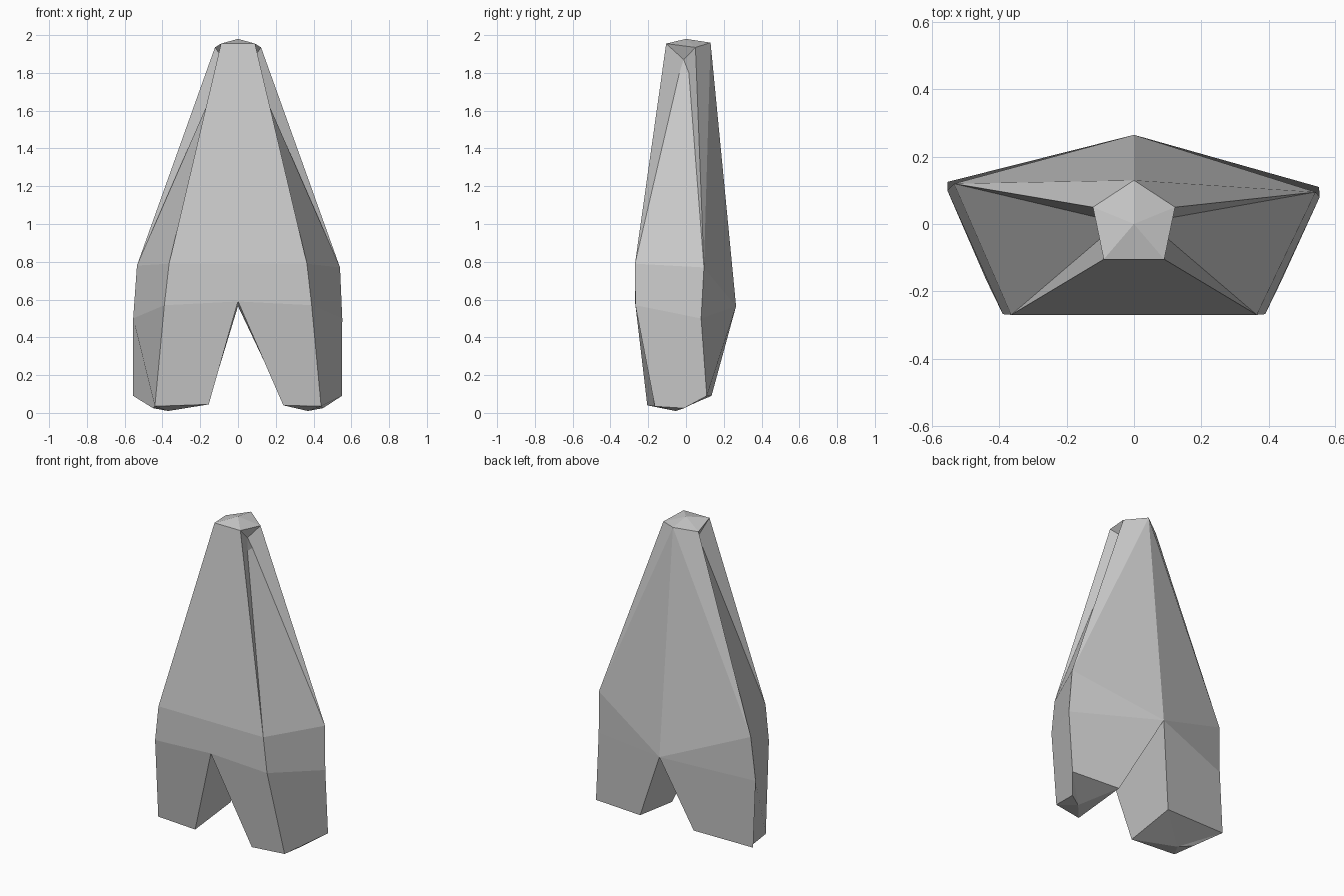
import bpy
import bmesh
from mathutils import Vector

cube = bpy.data.objects.get("Cube")
if cube:
    bpy.data.objects.remove(cube, do_unlink=True)

# Single plain grey
grey = bpy.data.materials.new("plain_grey")
grey.use_nodes = True
colour = (0.6, 0.6, 0.6, 1)
grey.diffuse_color = colour
grey.node_tree.nodes["Principled BSDF"].inputs["Base Color"].default_value = colour

# Points on the centre line: cap, back ridge and the notch between the legs
centre = {
    "peak": (0, 0, 1.98),
    "top_back": (0, 0.13, 1.96),
    "notch_front": (0, -0.27, 0.59),
    "notch_back": (0, 0.265, 0.565),
}

# Corner points of the +x half
left = {
    "top_front": (0.09, -0.105, 1.955), "top_side": (0.122, 0.05, 1.935),
    "dent": (0.075, -0.012, 1.87),
    "groove_front": (0.09, -0.035, 1.8), "groove_back": (0.09, 0.015, 1.8),
    "front_high": (0.365, -0.27, 0.79), "front_mid": (0.39, -0.268, 0.57),
    "back_high": (0.54, 0.095, 0.77), "back_mid": (0.552, 0.08, 0.5),
    "foot_front": (0.44, -0.165, 0.035), "foot_back": (0.55, 0.11, 0.09),
    "foot_side": (0.45, -0.01, 0.025), "foot_tip": (0.37, -0.055, 0.01),
    "inner_front": (0.24, -0.205, 0.04), "inner_back": (0.225, 0.135, 0.09),
}

# The other half is a mirror with a slightly wider leg
right = {name: (-x, y, z) for name, (x, y, z) in left.items()}
right["inner_front"] = (-0.155, -0.205, 0.045)
right["inner_back"] = (-0.145, 0.13, 0.09)
right["back_high"] = (-0.535, 0.12, 0.78)
right["back_mid"] = (-0.555, 0.1, 0.5)
right["foot_back"] = (-0.555, 0.125, 0.09)

# Panels of one half
panels = [
    # cap
    "peak top_front top_side", "peak top_side top_back",
    # grooved side
    "top_front top_side dent", "dent groove_front groove_back",
    "top_front dent groove_front front_high",
    "top_side dent groove_back back_high",
    "groove_front groove_back back_high front_high",
    # waist and leg side
    "front_high back_high back_mid front_mid",
    "front_mid back_mid foot_back foot_side foot_front",
    # back
    "top_back top_side back_high", "top_back back_high notch_back",
    "notch_back back_high back_mid",
    "notch_back back_mid foot_back inner_back",
    # leg front and inside
    "notch_front front_mid foot_front inner_front",
    "notch_front inner_front inner_back notch_back",
]
foot = ["inner_front", "foot_front", "foot_side", "foot_back", "inner_back"]
panels += [f"foot_tip {a} {b}" for a, b in zip(foot, foot[1:] + foot[:1])]

bm = bmesh.new()
mid = {n: bm.verts.new(Vector(p)) for n, p in centre.items()}
halves = []
for half in (left, right):
    verts = dict(mid)
    verts.update({n: bm.verts.new(Vector(p)) for n, p in half.items()})
    halves.append(verts)
    for panel in panels:
        bm.faces.new([verts[n] for n in panel.split()])

# Front panels that span both halves
a, b = halves
bm.faces.new([mid["peak"], a["top_front"], b["top_front"]])
bm.faces.new([a["top_front"], b["top_front"], b["front_high"], a["front_high"]])
bm.faces.new([a["front_high"], b["front_high"], b["front_mid"],
              mid["notch_front"], a["front_mid"]])
bmesh.ops.recalc_face_normals(bm, faces=bm.faces)

mesh = bpy.data.meshes.new("forked_body")
bm.to_mesh(mesh)
bm.free()
mesh.materials.append(grey)
body = bpy.data.objects.new("forked_body", mesh)
bpy.context.collection.objects.link(body)
